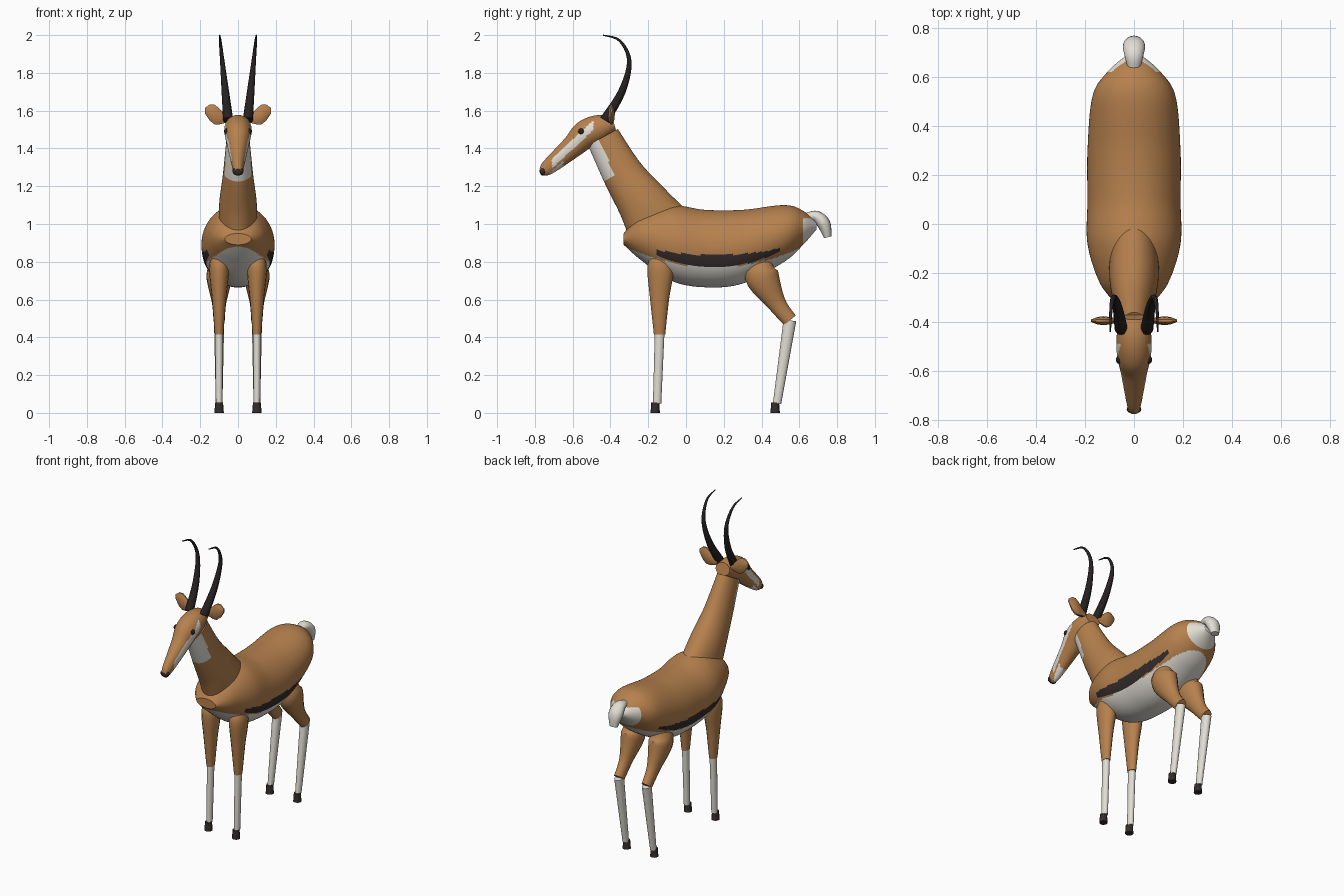
import bpy, bmesh, math
from mathutils import Vector

cube = bpy.data.objects.get("Cube")
if cube:
    bpy.data.objects.remove(cube)


def material(name, red, green, blue):
    mat = bpy.data.materials.new(name)
    mat.use_nodes = True
    mat.diffuse_color = (red, green, blue, 1)
    shader = mat.node_tree.nodes["Principled BSDF"]
    shader.inputs["Base Color"].default_value = mat.diffuse_color
    return mat


TAN = material("tan coat", 0.47, 0.22, 0.075)
WHITE = material("cream white", 0.76, 0.73, 0.66)
DARK = material("dark brown", 0.035, 0.025, 0.025)
BLACK = material("horn black", 0.02, 0.015, 0.015)


def finish(name, mesh_data, materials, rule=None):
    """Turn a bmesh into a smooth object, colouring faces by a rule on their centre."""
    bmesh.ops.recalc_face_normals(mesh_data, faces=mesh_data.faces)
    if rule:
        for face in mesh_data.faces:
            face.material_index = rule(face.calc_center_median())
    mesh = bpy.data.meshes.new(name)
    mesh_data.to_mesh(mesh)
    mesh_data.free()
    for mat in materials:
        mesh.materials.append(mat)
    part = bpy.data.objects.new(name, mesh)
    bpy.context.collection.objects.link(part)
    bpy.ops.object.select_all(action="DESELECT")
    part.select_set(True)
    bpy.context.view_layer.objects.active = part
    bpy.ops.object.shade_smooth_by_angle(angle=math.radians(40))


def smooth(rows, steps):
    """Catmull-Rom curve through rows of numbers."""
    curve = []
    last = len(rows) - 1
    for i in range(last):
        before, start, end, after = [rows[max(0, min(last, i + k))] for k in (-1, 0, 1, 2)]
        for step in range(steps):
            t = step / steps
            curve.append([b + t / 2 * (c - a + t * (2 * a - 5 * b + 4 * c - d + t * (3 * (b - c) + d - a)))
                          for a, b, c, d in zip(before, start, end, after)])
    return curve + [rows[-1]]


def skin(rings, sides):
    """Closed skin over elliptical rings given as (centre, half axis, half axis)."""
    mesh_data = bmesh.new()
    angles = [math.tau * k / sides for k in range(sides)]
    loops = [[mesh_data.verts.new(centre + across * math.cos(t) + along * math.sin(t)) for t in angles]
             for centre, across, along in rings]
    for lower, upper in zip(loops, loops[1:]):
        for k in range(sides):
            mesh_data.faces.new((lower[k - 1], lower[k], upper[k], upper[k - 1]))
    mesh_data.faces.new(loops[0])
    mesh_data.faces.new(loops[-1])
    return mesh_data


def limb(rows, steps=5, sides=16, ratio=1, x=0, lean=0, upright=False):
    """Tube through rows of y, z, half depth and, if not ratio * depth, half width."""
    curve = smooth([(*row, row[2] * ratio)[:4] for row in rows], steps)
    rings = []
    for i, (y, z, depth, width) in enumerate(curve):
        ahead, behind = curve[min(i + 1, len(curve) - 1)], curve[max(i - 1, 0)]
        slope = Vector((0, behind[1] - ahead[1], ahead[0] - behind[0])).normalized()
        along = Vector((0, 0, 1)) if upright else slope
        centre = Vector((x + lean * (z - rows[0][1]), y, z))
        rings.append((centre, Vector((width, 0, 0)), along * depth))
    return skin(rings, sides)


def ball(name, mat, centre, size):
    mesh_data = bmesh.new()
    bmesh.ops.create_uvsphere(mesh_data, u_segments=16, v_segments=10, radius=1)
    bmesh.ops.scale(mesh_data, vec=size, verts=mesh_data.verts)
    bmesh.ops.translate(mesh_data, vec=centre, verts=mesh_data.verts)
    finish(name, mesh_data, [mat])


def coat_colour(c):
    """Pale belly and rump, with a dark flank stripe."""
    sag = (c.y - 0.15) ** 2
    if c.y > 0.62 and c.z < 1.03:
        return 1
    if -0.15 < c.y < 0.5 and 0.77 + 0.7 * sag < c.z < 0.835 + 0.3 * sag:
        return 2
    return int(c.z < 0.77 + sag / 2)


def throat_colour(c):
    """Pale patch on the upper front of the neck."""
    rise = c.z - 1.24
    return int(c.y < -0.37 - 0.43 * rise and rise > 0.55 * (c.y + 0.41))


def face_colour(c):
    """Pale cheek bands and chin."""
    offset = c.z - 1.515 - 0.93 * (c.y + 0.5)
    band = abs(offset) < 0.026 and -0.71 < c.y < -0.49
    chin = offset < -0.04 and c.y < -0.65
    return int(band or chin)


# Body, neck and head
body = [(-0.33, 0.92, 0.03, 0.07), (-0.24, 0.93, 0.12, 0.14), (-0.08, 0.9, 0.2, 0.19),
        (0.1, 0.87, 0.205, 0.19), (0.3, 0.88, 0.195, 0.19), (0.52, 0.95, 0.15, 0.17),
        (0.62, 0.98, 0.09, 0.11), (0.69, 0.99, 0.02, 0.03)]
finish("body", limb(body, 16, 128, upright=True), [TAN, WHITE, DARK], coat_colour)

neck = [(-0.13, 0.96, 0.18, 0.1), (-0.22, 1.1, 0.14, 0.1), (-0.33, 1.26, 0.11, 0.08), (-0.44, 1.46, 0.09, 0.06)]
finish("neck", limb(neck, 20, 64), [TAN, WHITE], throat_colour)

head = [(-0.765, 1.275, 0.02, 0.02), (-0.73, 1.3, 0.04, 0.03), (-0.6, 1.41, 0.06, 0.055),
        (-0.53, 1.475, 0.075, 0.07), (-0.45, 1.51, 0.07, 0.07), (-0.38, 1.53, 0.04, 0.05)]
finish("head", limb(head, 16, 64), [TAN, WHITE], face_colour)
ball("nose", DARK, (0, -0.757, 1.28), (0.03, 0.018, 0.024))

# Tail
tail = [(0.64, 1.04, 0.02), (0.69, 1.04, 0.03), (0.73, 1, 0.035), (0.75, 0.93, 0.02)]
finish("tail", limb(tail, ratio=1.3), [WHITE])

# Upper legs from hip to knee, and the hoof position of each pair
thighs = {"front": ([(-0.14, 0.84, 0.04), (-0.135, 0.77, 0.07), (-0.14, 0.6, 0.05), (-0.14, 0.415, 0.03)], -0.163),
          "hind": ([(0.41, 0.82, 0.04), (0.4, 0.73, 0.09), (0.48, 0.58, 0.05), (0.55, 0.49, 0.04)], 0.472)}
horn = [(-0.43, 1.55, 0.027), (-0.34, 1.7, 0.02), (-0.3, 1.86, 0.012), (-0.35, 1.97, 0.007), (-0.44, 2, 0.003)]

for side, sign in (("left", 1), ("right", -1)):
    for place, (thigh, hoof_y) in thighs.items():
        knee_y, knee_z, knee_depth = thigh[-1]
        shin = [(knee_y, knee_z, knee_depth * 0.85), (hoof_y + 0.01, 0.05, 0.022)]
        hoof = [(hoof_y, 0, 0.025), (hoof_y, 0.055, 0.021)]
        for part, rows, mat, ratio in (("upper_leg", thigh, TAN, 0.75), ("lower_leg", shin, WHITE, 0.8),
                                       ("hoof", hoof, DARK, 1)):
            finish(f"{side}_{place}_{part}", limb(rows, ratio=ratio, x=sign * 0.1), [mat])

    # Swept horn, leaf-shaped ear and eye
    finish(f"{side}_horn", limb(horn, sides=12, x=sign * 0.052, lean=sign * 0.1), [BLACK])
    ear = []
    for k in range(6):
        t = k / 5
        height = 0.015 + 0.04 * abs(math.sin(math.pi * t ** 1.4))
        centre = Vector((sign * (0.05 + t / 8), -0.395, 1.55 + t / 20))
        ear.append((centre, Vector((0, height / 3, 0)), Vector((0, 0, height))))
    finish(f"{side}_ear", skin(ear, 10), [TAN])
    ball(f"{side}_eye", BLACK, (sign * 0.062, -0.555, 1.49), (0.012, 0.016, 0.016))
